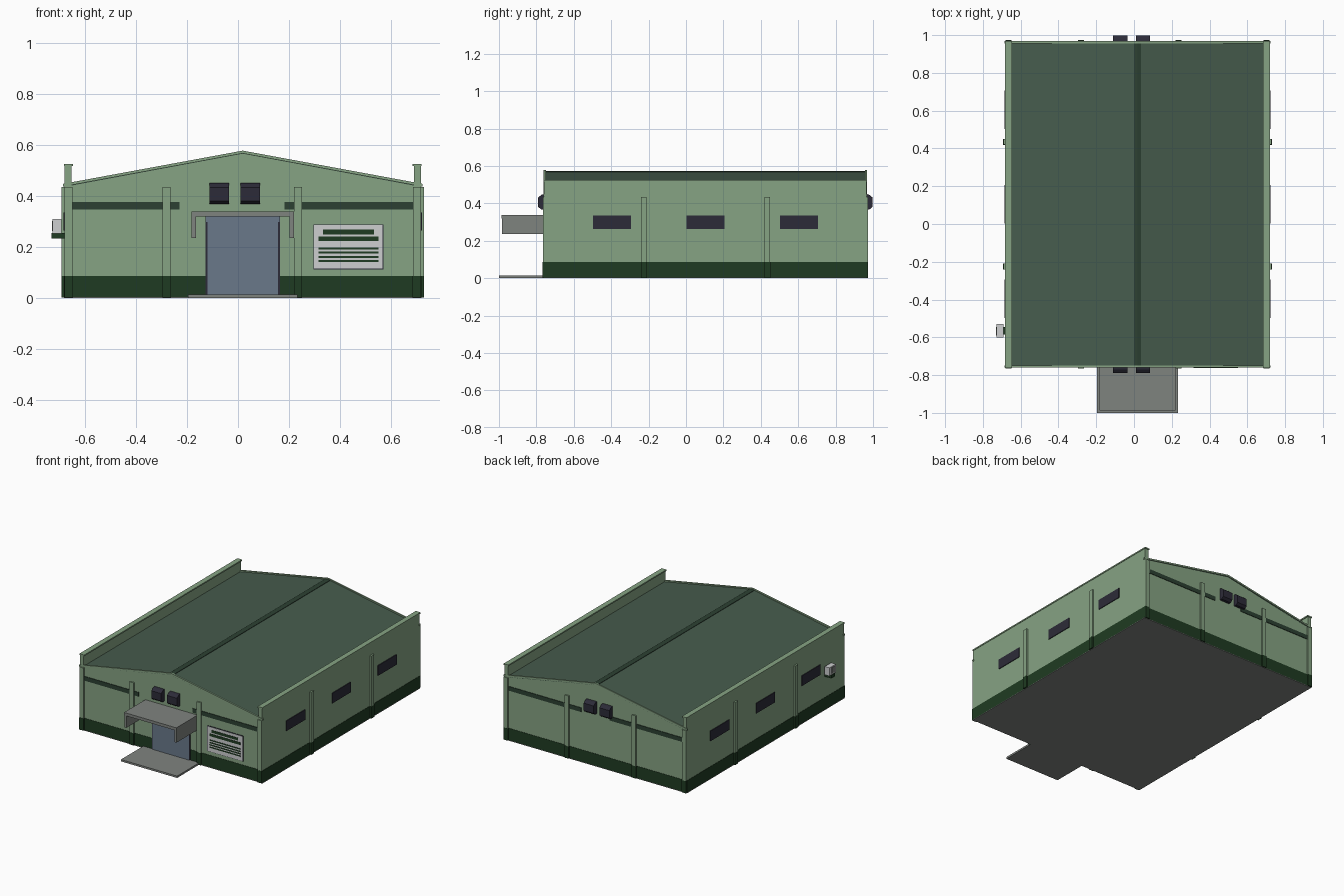
import bpy, bmesh

old = bpy.data.objects.get("Cube")
if old:
    bpy.data.objects.remove(old, do_unlink=True)


def material(name, code):
    rgb = []
    for i in (0, 2, 4):
        c = int(code[i:i + 2], 16) / 255
        rgb.append(c / 12.92 if c < 0.04 else ((c + 0.055) / 1.055) ** 2.4)
    m = bpy.data.materials.new(name)
    m.use_nodes = True
    m.diffuse_color = (*rgb, 1)
    m.node_tree.nodes["Principled BSDF"].inputs["Base Color"].default_value = (*rgb, 1)
    return m


WALL = material("sage green", "86A383")
BASE = material("dark green", "1F3B22")
ROOF = material("roof green", "465C4D")
BAND = material("deep grey green", "2C4032")
DARK = material("dark glass", "2C2B38")
STEEL = material("steel blue", "6A798A")
CONCRETE = material("concrete grey", "7F837F")
LIGHT = material("light grey", "CDCFD0")


def prism(name, profile, axis, lo, hi, mat):
    """Extrude a profile along x (profile in y, z) or along y (profile in x, z)."""
    bm = bmesh.new()
    place = (lambda a, b, t: (t, a, b)) if axis == "x" else (lambda a, b, t: (a, t, b))
    face = bm.faces.new([bm.verts.new(place(a, b, lo)) for a, b in profile])
    moved = bmesh.ops.extrude_face_region(bm, geom=[face])["geom"]
    shift = (hi - lo, 0, 0) if axis == "x" else (0, hi - lo, 0)
    bmesh.ops.translate(bm, vec=shift,
                        verts=[v for v in moved if isinstance(v, bmesh.types.BMVert)])
    bmesh.ops.recalc_face_normals(bm, faces=bm.faces)
    mesh = bpy.data.meshes.new(name)
    bm.to_mesh(mesh)
    bm.free()
    mesh.materials.append(mat)
    ob = bpy.data.objects.new(name, mesh)
    bpy.context.collection.objects.link(ob)
    return ob


def box(name, x0, x1, y0, y1, z0, z1, mat):
    return prism(name, [(y0, z0), (y1, z0), (y1, z1), (y0, z1)], "x",
                 min(x0, x1), max(x0, x1), mat)


# Main dimensions
CX, HALF = 0.0185, 0.698
LEFT, RIGHT = CX - HALF, CX + HALF
FRONT, BACK = -0.755, 0.962
EAVE, RIDGE = 0.435, 0.565
PLINTH = 0.086
OUT = 0.012


def gable_strip(low, high, half):
    """Chevron profile following the roof slope."""
    return [(CX - half, EAVE + low), (CX, RIDGE + low), (CX + half, EAVE + low),
            (CX + half, EAVE + high), (CX, RIDGE + high), (CX - half, EAVE + high)]


# Walls, plinth and floor
prism("walls", [(LEFT, 0.004), (RIGHT, 0.004), (RIGHT, EAVE), (CX, RIDGE), (LEFT, EAVE)],
      "y", FRONT, BACK, WALL)
box("plinth", LEFT - 0.002, RIGHT + 0.002, FRONT - 0.002, BACK + 0.002, 0.003, PLINTH, BASE)
box("floor", LEFT - 0.003, RIGHT + 0.003, FRONT - 0.003, BACK + 0.003, 0, 0.004, CONCRETE)

# Roof, ridge cap and gable trims
prism("roof", gable_strip(-0.004, 0.006, HALF - 0.01), "y", FRONT, BACK, ROOF)
slope = (RIDGE - EAVE) / HALF
cap = 0.018
prism("ridge_cap", [(CX - cap, RIDGE - cap * slope), (CX + cap, RIDGE - cap * slope),
                    (CX + cap, RIDGE + 0.009 - cap * slope), (CX, RIDGE + 0.009),
                    (CX - cap, RIDGE + 0.009 - cap * slope)],
      "y", FRONT + 0.004, BACK - 0.004, BAND)
for name, y in (("front", FRONT), ("back", BACK)):
    prism(name + "_gable_trim", gable_strip(0.001, 0.012, HALF + 0.006), "y",
          y - 0.006, y + 0.006, WALL)


def pilaster(name, x0, x1, y0, y1):
    box(name, x0, x1, y0, y1, PLINTH, EAVE, WALL)
    box(name + "_foot", x0 - 0.001, x1 + 0.001, y0 - 0.001, y1 + 0.001, 0.002, PLINTH, BASE)


# Side walls: parapets, pilasters and windows
for side, s in (("left", 1), ("right", -1)):
    face = CX + s * HALF
    box(side + "_parapet", face - s * 0.027, face, FRONT - 0.003, BACK + 0.003,
        EAVE - 0.01, 0.516, WALL)
    box(side + "_parapet_cap", face - s * 0.033, face + s * 0.003, FRONT - 0.007, BACK + 0.007,
        0.516, 0.525, WALL)
    for y in (-0.225, 0.435):
        a, b = sorted((face - s * 0.005, face + s * OUT))
        pilaster(side + "_pilaster", a, b, y - 0.015, y + 0.015)
    for y in (-0.395, 0.105, 0.605):
        box(side + "_window", face - s * 0.002, face + s * 0.005,
            y - 0.102, y + 0.102, 0.264, 0.334, DARK)

# End walls: pilasters, bands and wall vents
for end, y, d in (("front", FRONT, -1), ("back", BACK, 1)):
    a, b = sorted((y - d * 0.005, y + d * 0.01))
    for x in (LEFT + 0.0155, -0.28, 0.235, RIGHT - 0.0155):
        pilaster(end + "_pilaster", x - 0.0155, x + 0.0155, a, b)
    inner = (-0.23, 0.182) if d < 0 else (-0.09, 0.127)
    for x0, x1 in ((LEFT + 0.03, inner[0]), (inner[1], RIGHT - 0.03)):
        box(end + "_band", x0, x1, min(y, y + d * 0.004), max(y, y + d * 0.004),
            0.347, 0.376, BAND)
    for x in (-0.073, 0.048):
        hood = [(0, 0.45), (0.016, 0.447), (0.035, 0.432), (0.035, 0.38), (0.018, 0.367), (0, 0.367)]
        prism(end + "_vent", [(y + d * p, z) for p, z in hood], "x", x - 0.038, x + 0.038, DARK)

# Entrance: door, frame, canopy and step
box("door_frame", CX - 0.146, CX + 0.146, FRONT - 0.005, FRONT, 0.012, 0.318, DARK)
box("door", CX - 0.139, CX + 0.139, FRONT - 0.008, FRONT, 0.012, 0.298, STEEL)
box("door_header", CX - 0.146, CX + 0.146, FRONT - 0.01, FRONT, 0.298, 0.318, STEEL)
box("entrance_step", CX - 0.215, CX + 0.215, -1, FRONT, 0, 0.013, CONCRETE)
box("canopy_roof", CX - 0.2, CX + 0.2, -0.987, FRONT, 0.318, 0.338, CONCRETE)
for s in (-1, 1):
    box("canopy_side", CX + s * 0.184, CX + s * 0.2, -0.985, FRONT, 0.235, 0.32, CONCRETE)

# Notice board with plain bars
box("board_frame", 0.295, 0.57, FRONT - 0.004, FRONT, 0.112, 0.288, DARK)
box("board", 0.298, 0.567, FRONT - 0.006, FRONT, 0.115, 0.285, LIGHT)
for half, z, h in ((0.1, 0.258, 0.009), (0.118, 0.231, 0.009), (0.118, 0.194, 0.004),
                   (0.118, 0.177, 0.004), (0.118, 0.161, 0.004), (0.118, 0.145, 0.004)):
    box("board_bar", 0.433 - half, 0.433 + half, FRONT - 0.008, FRONT, z - h, z + h, BASE)

# Air conditioner on its bracket
box("air_conditioner", LEFT - 0.048, LEFT - 0.012, -0.6, -0.53, 0.253, 0.31, LIGHT)
box("air_conditioner_grille", LEFT - 0.05, LEFT - 0.047, -0.59, -0.555, 0.262, 0.302, CONCRETE)
box("air_conditioner_bracket", LEFT - 0.052, LEFT, -0.585, -0.545, 0.232, 0.254, BASE)
